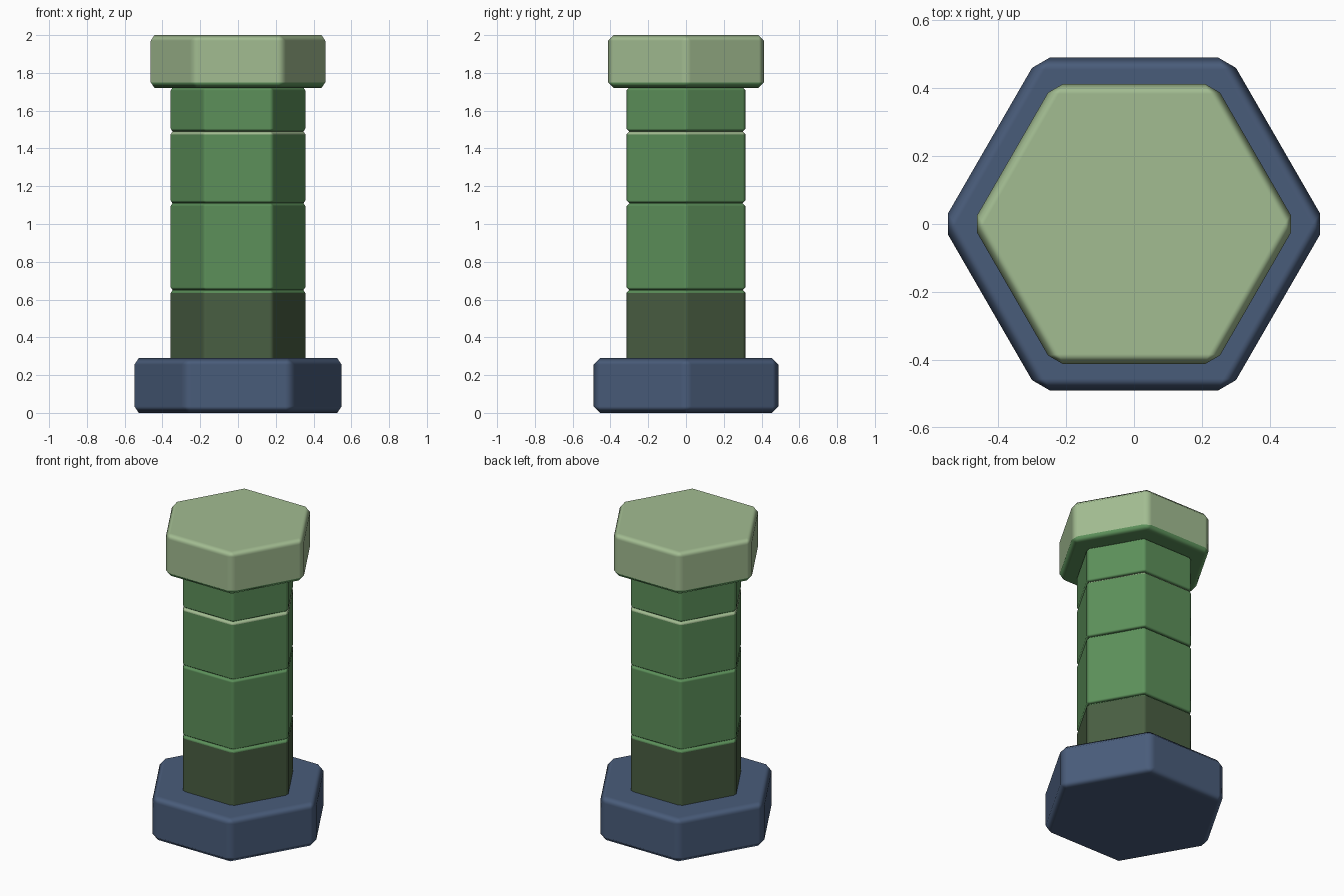
import bpy, bmesh, math

if "Cube" in bpy.data.objects:
    bpy.data.objects.remove(bpy.data.objects["Cube"])


def srgb(r, g, b):
    lin = [(c / 255 / 12.92) if c < 10 else ((c / 255 + 0.055) / 1.055) ** 2.4 for c in (r, g, b)]
    return (*lin, 1.0)


def material(name, rgb):
    m = bpy.data.materials.new(name)
    m.diffuse_color = srgb(*rgb)
    m.use_nodes = True
    m.node_tree.nodes["Principled BSDF"].inputs["Base Color"].default_value = m.diffuse_color
    return m


PALE = material("pale_green", (162, 188, 145))
GREEN = material("leaf_green", (92, 144, 90))
DARK = material("dark_olive", (73, 94, 66))
BLUE = material("slate_blue", (73, 92, 122))


def hex_block(name, radius, z0, z1, bevel, main, accent=None, accent_dir=0):
    """Bevelled hexagonal prism; faces sloping towards accent_dir (+1 up, -1 down) use accent."""
    bm = bmesh.new()
    ring = [bm.verts.new((radius * math.cos(i * math.pi / 3),
                          radius * math.sin(i * math.pi / 3), z0)) for i in range(6)]
    face = bm.faces.new(ring)
    ext = bmesh.ops.extrude_face_region(bm, geom=[face], use_keep_orig=True)
    top = [v for v in ext["geom"] if isinstance(v, bmesh.types.BMVert)]
    bmesh.ops.translate(bm, verts=top, vec=(0, 0, z1 - z0))
    bmesh.ops.recalc_face_normals(bm, faces=bm.faces[:])
    bmesh.ops.bevel(bm, geom=bm.edges[:], offset=bevel, offset_type='OFFSET',
                    segments=1, profile=0.5, affect='EDGES')
    bmesh.ops.recalc_face_normals(bm, faces=bm.faces[:])
    for f in bm.faces:
        f.smooth = True
        if accent and f.normal.z * accent_dir > 0.3:
            f.material_index = 1
    me = bpy.data.meshes.new(name)
    bm.to_mesh(me)
    bm.free()
    me.materials.append(main)
    if accent:
        me.materials.append(accent)
    ob = bpy.data.objects.new(name, me)
    bpy.context.collection.objects.link(ob)
    # soft bevels around flat faces
    wn = ob.modifiers.new("weighted_normals", 'WEIGHTED_NORMAL')
    wn.weight = 100
    return ob


# wide foot and cap
hex_block("base", 0.566, 0.0, 0.29, 0.035, BLUE)
hex_block("cap", 0.477, 1.72, 2.0, 0.03, PALE, GREEN, -1)

# stacked column segments with narrow grooves between them
R, B = 0.364, 0.015
hex_block("column_foot", R, 0.26, 0.65, B, DARK, GREEN, 1)
hex_block("column_lower", R, 0.65, 1.11, B, GREEN)
hex_block("column_middle", R, 1.11, 1.49, B, GREEN, PALE, 1)
hex_block("column_upper", R, 1.49, 1.722, B, GREEN)
